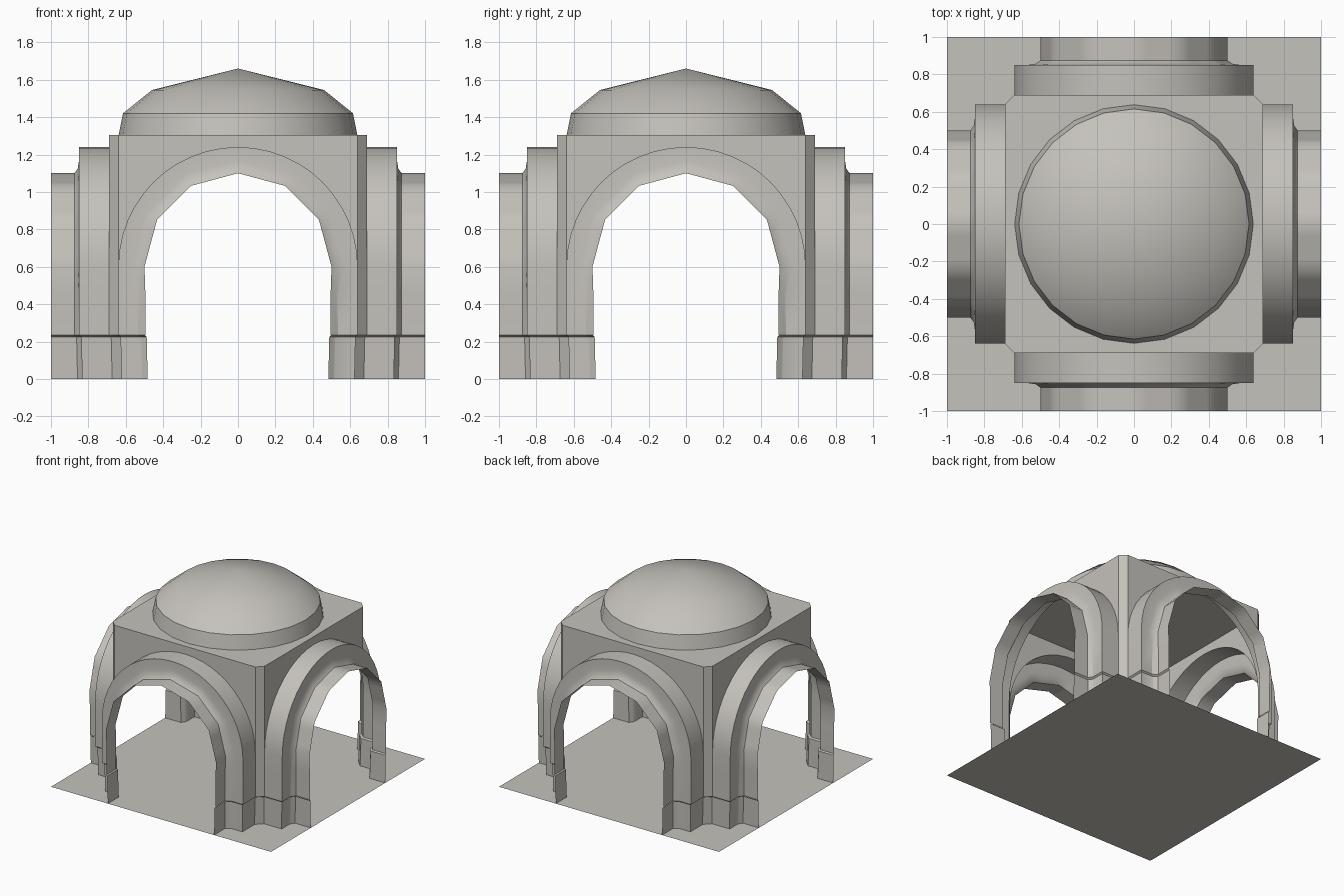
import bpy, bmesh, math
from mathutils import Matrix, Vector

if "Cube" in bpy.data.objects:
    bpy.data.objects.remove(bpy.data.objects["Cube"])

stone = bpy.data.materials.new("warm_grey_stone")
colour = (0.56, 0.54, 0.50, 1)
stone.diffuse_color = colour
stone.use_nodes = True
stone.node_tree.nodes["Principled BSDF"].inputs["Base Color"].default_value = colour

SPRING, PLINTH, ROOF = 0.6, 0.235, 1.305
INNER, OUTER, WALL = 0.5, 0.64, 0.69
FACET = math.radians(30)
# Arch section: distance from centre, radius, faceted or round
SECTION = [(1.0, INNER, True), (0.875, INNER, True), (0.857, 0.525, True),
           (0.85, 0.57, True), (0.85, OUTER, False), (WALL, OUTER, False)]


def finish(name, bm, smooth=None):
    mesh = bpy.data.meshes.new(name)
    bm.to_mesh(mesh)
    bm.free()
    obj = bpy.data.objects.new(name, mesh)
    bpy.context.collection.objects.link(obj)
    mesh.materials.append(stone)
    if smooth:
        bpy.ops.object.select_all(action='DESELECT')
        obj.select_set(True)
        bpy.context.view_layer.objects.active = obj
        bpy.ops.object.shade_smooth_by_angle(angle=math.radians(smooth))
    return obj


def skin(bm, rows, turn=0):
    """Join neighbouring rows of points with quads, turned about z."""
    spin = Matrix.Rotation(turn * math.pi / 2, 3, 'Z')
    grid = [[bm.verts.new(spin @ Vector(p)) for p in row] for row in rows]
    for low, high in zip(grid, grid[1:]):
        for j in range(len(low) - 1):
            bm.faces.new((low[j], high[j], high[j + 1], low[j + 1]))


def arch_row(depth, radius, faceted):
    leg = []
    for z in (PLINTH, 0.45):
        r = min(radius, 0.535) if faceted else radius
        leg.append((r - (0.005 if radius == INNER else 0), -depth, z))
    curve = []
    steps = 24
    for i in range(steps + 1):
        a = math.pi * i / steps
        r = radius
        if faceted:
            r *= math.cos(FACET / 2) / math.cos(a % FACET - FACET / 2)
        curve.append((r * math.cos(a), -depth, SPRING + r * math.sin(a)))
    return leg + curve + [(-x, y, z) for x, y, z in reversed(leg)]


# Four stepped arches, each with the wall above it
names = ("front", "left", "back", "right")
for turn, name in enumerate(names):
    bm = bmesh.new()
    rows = [arch_row(*s) for s in SECTION]
    skin(bm, rows, turn)
    skin(bm, [rows[-1][2:-2], [(x, y, ROOF) for x, y, z in rows[-1][2:-2]]], turn)
    bmesh.ops.remove_doubles(bm, verts=bm.verts, dist=0.0001)
    finish(name + "_arch", bm, 32)

# Four corner piers: chamfered shaft above a slightly recessed plinth
for turn, name in enumerate(names):
    bm = bmesh.new()
    skin(bm, [[(OUTER, -WALL, z) for z in (PLINTH, ROOF)],
              [(WALL, -OUTER, z) for z in (PLINTH, ROOF)]], turn)
    finish(name + "_corner_chamfer", bm)

    bm = bmesh.new()
    levels = ((0, 0.017), (PLINTH - 0.01, 0.012), (PLINTH, 0))
    half = []
    for depth, radius, faceted in SECTION:
        r = min(radius, 0.535) if faceted else radius
        half.append([(r - inset, -depth + (inset if depth < 1 else 0), z)
                     for z, inset in levels])
    # The other half of the plinth mirrors across the corner diagonal
    mirror = [[(-y, -x, z) for x, y, z in row] for row in reversed(half)]
    skin(bm, half + mirror, turn)
    finish(name + "_corner_plinth", bm, 40)

# Flat roof with clipped corners
bm = bmesh.new()
outline = []
for turn in range(4):
    spin = Matrix.Rotation(turn * math.pi / 2, 3, 'Z')
    outline += [bm.verts.new(spin @ Vector(p))
                for p in ((OUTER, -WALL, ROOF), (WALL, -OUTER, ROOF))]
bm.faces.new(outline)
finish("roof_slab", bm)


# Dome: base band and shallow cap, both turned from a profile
def lathe(name, profile, sides=24):
    bm = bmesh.new()
    rows = []
    for i in range(sides + 1):
        a = math.tau * i / sides
        rows.append([(r * math.cos(a), r * math.sin(a), z) for r, z in profile])
    skin(bm, rows)
    bmesh.ops.remove_doubles(bm, verts=bm.verts, dist=0.0001)
    finish(name, bm, 35)


lathe("dome_band", [(0.638, ROOF), (0.615, 1.42)])
lathe("dome_cap", [(0.615, 1.42), (0.46, 1.545), (0, 1.66)])

# Square floor
bm = bmesh.new()
bmesh.ops.create_grid(bm, x_segments=1, y_segments=1, size=1)
finish("floor", bm)
